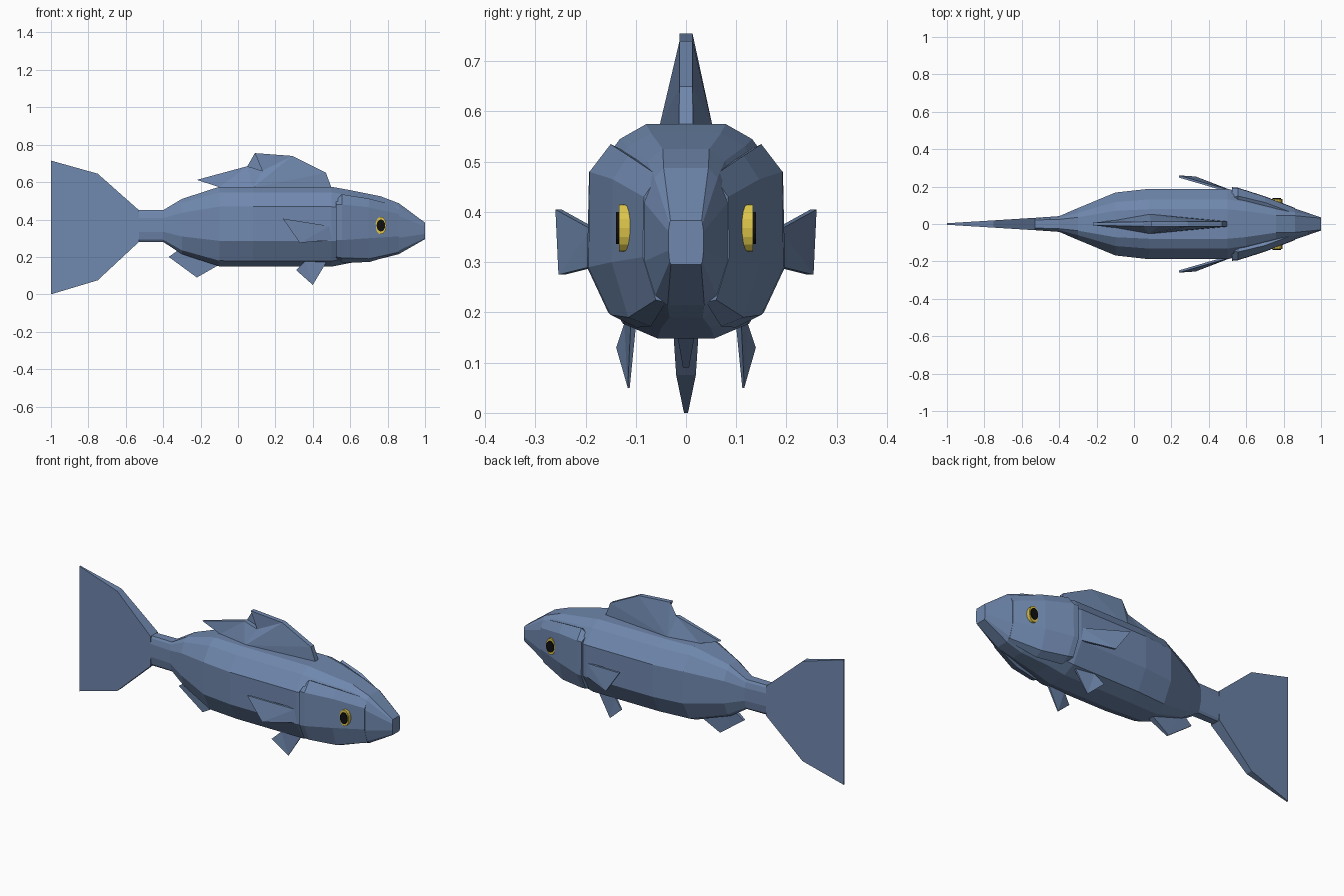
import bpy, bmesh, math


def material(name, rgb):
    m = bpy.data.materials.new(name)
    m.diffuse_color = (*rgb, 1)
    return m


BLUE = material("slate blue scales", (0.16, 0.245, 0.42))
YELLOW = material("yellow iris", (0.72, 0.56, 0.07))
BLACK = material("black pupil", (0.005, 0.005, 0.005))


def finish(name, bm, mat):
    bmesh.ops.recalc_face_normals(bm, faces=bm.faces)
    me = bpy.data.meshes.new(name)
    bm.to_mesh(me)
    bm.free()
    me.materials.append(mat)
    ob = bpy.data.objects.new(name, me)
    bpy.context.collection.objects.link(ob)
    return ob


def loft(name, rings, mat=BLUE):
    """Skin a list of closed rings of equal length and cap both ends."""
    bm = bmesh.new()
    vs = [[bm.verts.new(p) for p in ring] for ring in rings]
    n = len(vs[0])
    for a, b in zip(vs, vs[1:]):
        for i in range(n):
            j = (i + 1) % n
            bm.faces.new((a[i], a[j], b[j], b[i]))
    bm.faces.new(vs[0])
    bm.faces.new(vs[-1])
    return finish(name, bm, mat)


def fin(name, outline, side=1):
    """Thin plate from (x, z, y centre, half thickness) outline points."""
    bm = bmesh.new()
    left = [bm.verts.new((x, side * y - t, z)) for x, z, y, t in outline]
    right = [bm.verts.new((x, side * y + t, z)) for x, z, y, t in outline]
    n = len(outline)
    for i in range(n):
        j = (i + 1) % n
        bm.faces.new((left[i], left[j], right[j], right[i]))
    caps = [bm.faces.new(left), bm.faces.new(right)]
    bmesh.ops.triangulate(bm, faces=caps)
    return finish(name, bm, BLUE)


# Body: faceted cross-section scaled along x (x, bottom, top, half width, squareness)
SECTION = [(0.30, 0), (0.67, 0.07), (1, 0.32), (1, 0.75), (0.70, 0.93), (0.42, 1)]
STATIONS = [(-0.53, 0.28, 0.45, 0.033, 0.4), (-0.40, 0.28, 0.45, 0.042, 0.3),
            (-0.30, 0.215, 0.51, 0.085, 0), (-0.10, 0.15, 0.575, 0.168, 0),
            (0.08, 0.148, 0.575, 0.188, 0), (0.50, 0.148, 0.575, 0.188, 0),
            (0.60, 0.168, 0.557, 0.166, 0), (0.76, 0.19, 0.525, 0.11, 0),
            (0.86, 0.215, 0.487, 0.083, 0.2), (1.0, 0.295, 0.383, 0.035, 0.8)]


def body_ring(x, lo, hi, w, sq):
    half = [((f + (1 - f) * sq) * w, lo + h * (hi - lo)) for f, h in SECTION]
    return [(x, y, z) for y, z in half] + [(x, -y, z) for y, z in reversed(half)]


loft("body", [body_ring(*s) for s in STATIONS])

# Tail fin: forked, thinning toward the tips
tail = [(-0.53, 0.45), (-0.75, 0.645), (-1, 0.715), (-0.92, 0.54), (-0.80, 0.36),
        (-0.92, 0.18), (-1, 0.0), (-0.75, 0.075), (-0.53, 0.28)]
fin("tail_fin", [(x, z, 0, 0.004 + 0.062 * (x + 1)) for x, z in tail])

# Dorsal fin: widest at the middle of its base
fin("dorsal_fin", [(-0.22, 0.612, 0, 0.007), (-0.10, 0.573, 0, 0.02),
                   (0.08, 0.57, 0, 0.053), (0.50, 0.57, 0, 0.014),
                   (0.47, 0.65, 0, 0.013), (0.29, 0.74, 0, 0.013),
                   (0.09, 0.755, 0, 0.013), (0.13, 0.66, 0, 0.013),
                   (0.05, 0.685, 0, 0.012)])

# Anal fin
fin("anal_fin", [(-0.37, 0.20, 0, 0.006), (-0.30, 0.25, 0, 0.015),
                 (-0.08, 0.17, 0, 0.02), (-0.22, 0.09, 0, 0.006)])

# Gill covers: outer shells from the gill edge to the cheek, (y, z) rings by x
GILL = [
    (0.525, [(0.12, 0.49), (0.14, 0.505), (0.193, 0.48), (0.197, 0.29), (0.155, 0.20), (0.10, 0.19)]),
    (0.555, [(0.12, 0.52), (0.15, 0.535), (0.192, 0.48), (0.194, 0.29), (0.150, 0.195), (0.10, 0.17)]),
    (0.70, [(0.09, 0.50), (0.115, 0.512), (0.146, 0.465), (0.148, 0.30), (0.115, 0.19), (0.07, 0.172)]),
    (0.86, [(0.045, 0.47), (0.055, 0.472), (0.084, 0.43), (0.086, 0.31), (0.060, 0.225), (0.04, 0.22)]),
]


def eye_disc(name, side, y0, y1, rx, rz, mat):
    ring = [(0.764 + rx * math.cos(a), 0.368 + rz * math.sin(a))
            for a in (math.tau * i / 16 for i in range(16))]
    loft(name, [[(x, side * y, z) for x, z in ring] for y in (y0, y1)], mat)


for side, tag in ((-1, "right"), (1, "left")):
    loft(tag + "_gill_cover", [[(x, side * y, z) for y, z in ring] for x, ring in GILL])

    # Eyes: yellow iris disc with a dark pupil
    eye_disc(tag + "_iris", side, 0.08, 0.133, 0.029, 0.047, YELLOW)
    eye_disc(tag + "_pupil", side, 0.10, 0.139, 0.023, 0.032, BLACK)

    # Pectoral fins: swept back and outward
    pectoral = [(0.24, 0.405), (0.49, 0.365), (0.54, 0.295), (0.33, 0.275)]
    fin(tag + "_pectoral_fin",
        [(x, z, 0.254 - 0.29 * (x - 0.24) + (0.02 if z < 0.28 else 0), 0.006)
         for x, z in pectoral], side)

    # Pelvic fins: small kites under the belly
    fin(tag + "_pelvic_fin", [(0.36, 0.178, 0.117, 0.006), (0.31, 0.13, 0.136, 0.003),
                              (0.40, 0.05, 0.114, 0.002), (0.49, 0.20, 0.103, 0.006)], side)
